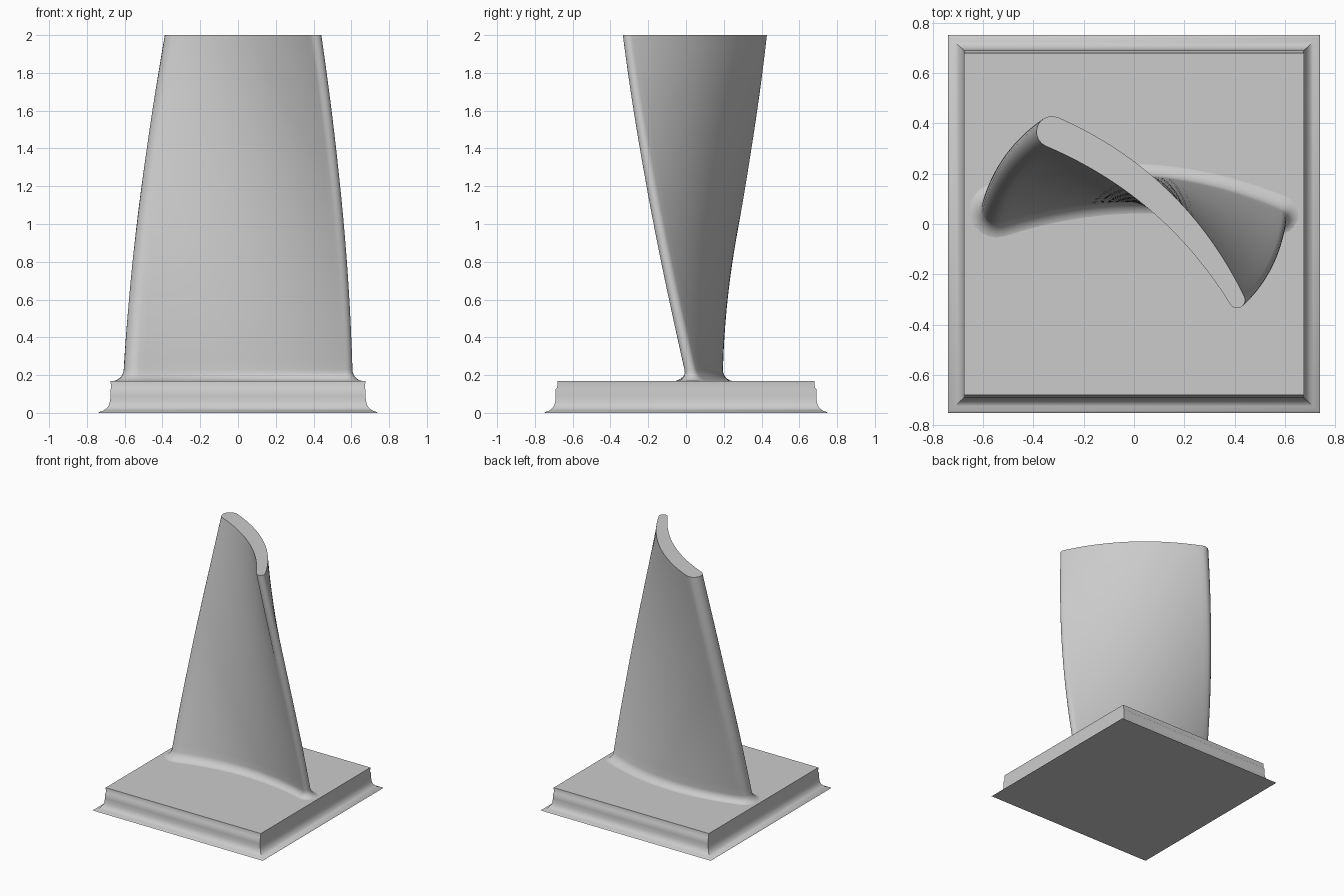
import bpy, bmesh, math
from mathutils import Vector, Matrix

cube = bpy.data.objects.get("Cube")
if cube:
    bpy.data.objects.remove(cube, do_unlink=True)

grey = bpy.data.materials.new("plain grey")
grey.use_nodes = True
GREY = (0.6, 0.6, 0.6, 1)
grey.diffuse_color = GREY
grey.node_tree.nodes["Principled BSDF"].inputs["Base Color"].default_value = GREY


def loft(name, rings, angle):
    """Skin a stack of closed rings and cap both ends."""
    bm = bmesh.new()
    loops = [[bm.verts.new(p) for p in ring] for ring in rings]
    for low, high in zip(loops, loops[1:]):
        for i in range(len(low)):
            j = (i + 1) % len(low)
            bm.faces.new((low[i], low[j], high[j], high[i]))
    bm.faces.new(loops[0])
    bm.faces.new(loops[-1])
    bmesh.ops.recalc_face_normals(bm, faces=bm.faces)
    mesh = bpy.data.meshes.new(name)
    bm.to_mesh(mesh)
    bm.free()
    mesh.materials.append(grey)
    obj = bpy.data.objects.new(name, mesh)
    bpy.context.collection.objects.link(obj)
    bpy.ops.object.select_all(action='DESELECT')
    obj.select_set(True)
    bpy.context.view_layer.objects.active = obj
    bpy.ops.object.shade_smooth_by_angle(angle=math.radians(angle))
    return obj


# Base block with a flared foot: height, half width, half depth
PROFILE = [(0, .74, .75), (.006, .732, .742), (.012, .712, .724), (.025, .695, .708),
           (.04, .684, .698), (.06, .678, .692), (.09, .674, .69), (.125, .674, .69),
           (.135, .672, .682), (.17, .675, .68)]
loft("base_block", [[(x * sx, y * sy, z) for sx, sy in ((-1, -1), (1, -1), (1, 1), (-1, 1))]
                    for z, x, y in PROFILE], 40)


def mix(a, b, t):
    return a + (b - a) * t


def section(z, grow):
    """Cambered strip with round ends, twisted and shortened with height."""
    t = (z - .2) / 1.8
    half = mix(.56, .497, t)
    camber = mix(.095, .085, t)
    centre = Vector((mix(.015, .042, t), mix(.045, .032, t)))
    turn = Matrix.Rotation(math.radians(mix(-1.5, -42.3, t)), 2)

    def point(s, side):
        spine = Vector((s * half, camber * (1 - s * s)))
        tangent = Vector((half, -2 * s * camber)).normalized()
        r = mix(.062, .032, (s + 1) / 2) + .006 * (1 - s * s) + grow
        offset = Matrix.Rotation(side, 2) @ tangent * r
        p = centre + turn @ (spine + offset)
        return (p.x, p.y, z)

    n, m, q = 32, 10, math.pi / 2
    ring = [point(-1 + 2 * i / n, -q) for i in range(n + 1)]
    ring += [point(1, -q + math.pi * i / m) for i in range(1, m)]
    ring += [point(1 - 2 * i / n, q) for i in range(n + 1)]
    ring += [point(-1, q + math.pi * i / m) for i in range(1, m)]
    return ring


# Twisted blade with a rounded fillet at its root
R = .06
levels = []
for i in range(9):
    a = math.pi / 2 * i / 8
    levels.append((.168 + R * (1 - math.cos(a)), R * (1 - math.sin(a))))
levels += [(mix(.168 + R, 2, i / 32), 0) for i in range(1, 33)]
loft("twisted_blade", [section(z, grow) for z, grow in levels], 40)
